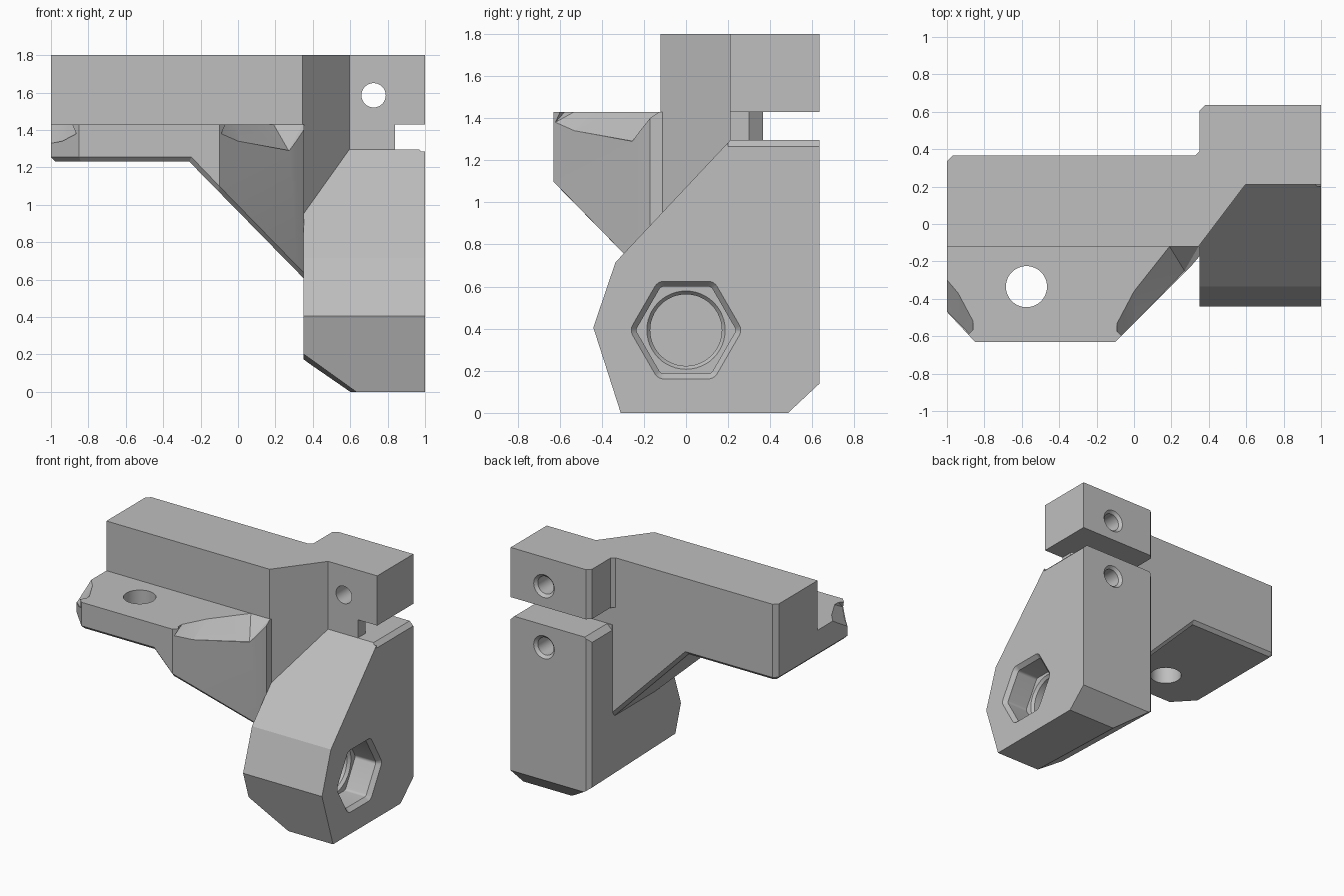
import bpy, bmesh
from math import sin, cos, pi, radians
from mathutils import Vector

if "Cube" in bpy.data.objects:
    bpy.data.objects.remove(bpy.data.objects["Cube"], do_unlink=True)

grey = bpy.data.materials.new("plain grey")
grey.use_nodes = True
COLOUR = (0.52, 0.52, 0.52, 1)
grey.diffuse_color = COLOUR
grey.node_tree.nodes["Principled BSDF"].inputs["Base Color"].default_value = COLOUR


def finish(name, bm):
    bmesh.ops.recalc_face_normals(bm, faces=bm.faces)
    mesh = bpy.data.meshes.new(name)
    bm.to_mesh(mesh)
    bm.free()
    mesh.materials.append(grey)
    obj = bpy.data.objects.new(name, mesh)
    bpy.context.collection.objects.link(obj)
    return obj


def prism(name, outline, axis, low, high):
    """Extrude a 2D outline along an axis."""
    def place(p, d):
        return {"x": (d, p[0], p[1]), "y": (p[0], d, p[1]), "z": (p[0], p[1], d)}[axis]
    bm = bmesh.new()
    face = bm.faces.new([bm.verts.new(place(p, low)) for p in outline])
    top = bmesh.ops.extrude_face_region(bm, geom=[face])["geom"]
    shift = Vector(place((0, 0), high - low))
    bmesh.ops.translate(bm, vec=shift, verts=[v for v in top if isinstance(v, bmesh.types.BMVert)])
    return finish(name, bm)


def hull(name, points):
    bm = bmesh.new()
    for p in points:
        bm.verts.new(p)
    out = bmesh.ops.convex_hull(bm, input=bm.verts)
    bmesh.ops.delete(bm, geom=list(set(out["geom_interior"] + out["geom_unused"])), context="VERTS")
    return finish(name, bm)


def circle(a, b, radius, count=48):
    return [(a + radius * cos(2 * pi * i / count), b + radius * sin(2 * pi * i / count))
            for i in range(count)]


def cut(obj, *cutters):
    for c in cutters:
        mod = obj.modifiers.new("cut", "BOOLEAN")
        mod.operation, mod.solver, mod.object = "DIFFERENCE", "EXACT", c
        bpy.context.view_layer.update()
        mesh = bpy.data.meshes.new_from_object(obj.evaluated_get(bpy.context.evaluated_depsgraph_get()))
        obj.modifiers.clear()
        obj.data = mesh
        bpy.data.objects.remove(c, do_unlink=True)


def screw_hole(x, z, back, front):
    """Round hole along y with a countersunk back rim."""
    rim = [(a, back - 0.02, b) for a, b in circle(x, z, 0.065)]
    rim += [(a, back + 0.01, b) for a, b in circle(x, z, 0.095)]
    return prism("bore", circle(x, z, 0.065), "y", front, back + 0.1), hull("rim", rim)


def clearance(upper, lower, side):
    """Wedge that shaves a corner of the ledge down to its slanted facets."""
    top = [Vector((x, y, 1.43)) for x, y in upper]
    pts = top + [Vector(p) for p in lower]
    out = Vector((0.2 * side, -0.2, 0))
    pts += [p + out for p in pts] + [p + Vector((0, 0, 0.05)) for p in top]
    return hull("clearance", pts)


# Arm: ledge, gusset and lower beam, with a sloping underside
arm = prism("arm", [(-1, -0.47), (-0.85, -0.63), (-0.1, -0.63), (0.31, -0.22), (0.352, -0.17),
                    (0.352, 0.365), (-0.97, 0.365), (-1, 0.335)], "z", 0.4, 1.43)
cut(arm, prism("underside", [(-1.2, 1.23), (-0.26, 1.23), (0.5, 0.455), (0.5, 0.2), (-1.2, 0.2)],
               "y", -1, 1))
bm = bmesh.new()
bm.from_mesh(arm.data)
bmesh.ops.dissolve_limit(bm, angle_limit=radians(1), verts=bm.verts, edges=bm.edges)
bm.normal_update()
lower_edges = []
for e in bm.edges:
    if len(e.link_faces) == 2 and min(v.co.x for v in e.verts) < 0.34:
        n = sorted((f.normal.z for f in e.link_faces))
        if n[0] < -0.5 and abs(n[1]) < 0.1:
            lower_edges.append(e)
bmesh.ops.bevel(bm, geom=lower_edges, offset=0.025, segments=1, affect="EDGES")
bm.to_mesh(arm.data)
bm.free()
cut(arm,
    prism("bolt_hole", circle(-0.575, -0.335, 0.11), "z", 1, 1.6),
    clearance([(-0.09, -0.53), (0, -0.36), (0.19, -0.12), (0.345, -0.12)],
              [(-0.09, -0.62, 1.38), (0, -0.53, 1.34), (0.27, -0.25, 1.29)], 1),
    clearance([(-0.86, -0.52), (-0.94, -0.37), (-1.1, -0.18)],
              [(-0.86, -0.61, 1.38), (-0.935, -0.53, 1.34), (-1.1, -0.37, 1.31)], -1))

# Upper beam with the clamp lug on its right end
beam = prism("upper_beam", [(-1, -0.12), (0.345, -0.12), (0.595, 0.21), (1, 0.21), (1, 0.635),
                            (0.38, 0.635), (0.35, 0.605), (0.35, 0.39), (0.325, 0.365),
                            (-0.97, 0.365), (-1, 0.335)], "z", 1.43, 1.8)
cut(beam, *screw_hole(0.725, 1.585, 0.635, 0))

# Neck joining lug and block, leaving the clamp slot open
prism("neck", [(0.345, -0.12), (0.595, 0.21), (0.84, 0.21), (0.84, 0.3), (0.78, 0.365),
               (0.345, 0.365)], "z", 0.9, 1.43)

# Pivot block
block = prism("pivot_block", [(-0.31, 0), (0.485, 0), (0.635, 0.14), (0.635, 1.295), (0.21, 1.295),
                              (-0.335, 0.715), (-0.44, 0.405)], "x", 0.35, 1)
cut(block,
    hull("low_corner", [(x, y, z + t) for y, t in ((-0.6, 0.01), (0.8, -0.03))
                        for x, z in ((0.2, 0.305), (0.77, -0.1), (0.2, -0.1))]),
    prism("back_corner", [(0.3, 0.555), (0.43, 0.685), (0.3, 0.685)], "z", -0.1, 1.5),
    prism("top_edge", [(0.96, 1.305), (1.02, 1.245), (1.02, 1.305)], "y", 0.2, 0.8),
    prism("top_left_edge", [(0.34, 1.245), (0.4, 1.305), (0.34, 1.305)], "y", 0.37, 0.8),
    *screw_hole(0.725, 1.13, 0.635, 0.25))


# Hexagonal nut pocket and blind bore
def rounded_hex(radius, corner):
    pts = []
    for k in range(6):
        for j in range(6):
            a = k * pi / 3 + (j / 5 - 0.5) * pi / 3
            pts.append((radius * cos(k * pi / 3) + corner * cos(a),
                        0.393 + radius * sin(k * pi / 3) + corner * sin(a)))
    return pts


inner = rounded_hex(0.21, 0.025)
lip = [(0.97, y, z) for y, z in inner] + [(1.005, y, z) for y, z in rounded_hex(0.21, 0.054)]
cone = [(0.78, y, z) for y, z in circle(0, 0.393, 0.17)]
cone += [(0.805, y, z) for y, z in circle(0, 0.393, 0.19)]
cut(block, prism("pocket", inner, "x", 0.8, 1.1), hull("lip", lip), hull("cone", cone),
    prism("blind_bore", circle(0, 0.393, 0.17), "x", 0.65, 0.85))

# Smooth the round bores, keep the flats crisp
for obj in bpy.context.scene.objects:
    if obj.type == "MESH" and obj.data.materials and obj.data.materials[0] == grey:
        obj.data.shade_smooth()
        obj.data.set_sharp_from_angle(angle=radians(20))
